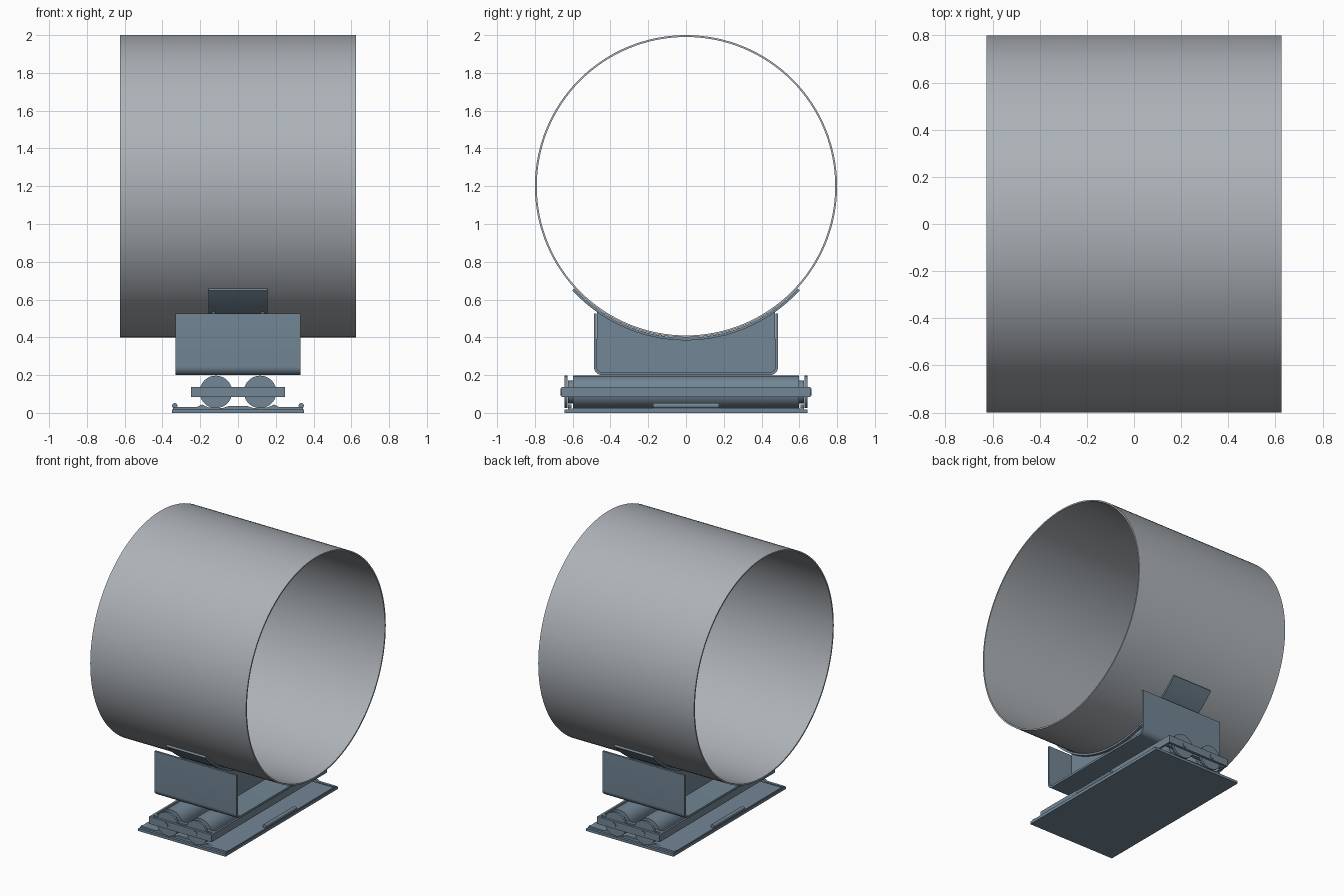
import bpy, bmesh, math

if "Cube" in bpy.data.objects:
    bpy.data.objects.remove(bpy.data.objects["Cube"])


def material(name, color):
    m = bpy.data.materials.new(name)
    m.diffuse_color = color
    m.use_nodes = True
    m.node_tree.nodes["Principled BSDF"].inputs["Base Color"].default_value = m.diffuse_color
    return m


STEEL = material("blue_steel", (0.17, 0.24, 0.30, 1))
PIPE = material("pipe_grey", (0.42, 0.45, 0.48, 1))


def prism(name, pts, a, b, axis="X", mat=STEEL, smooth=False):
    """Extrude a 2D outline from a to b. X axis: pts are (y, z). Y axis: pts are (x, z)."""
    bm = bmesh.new()
    place = (lambda p, t: (t, p[0], p[1])) if axis == "X" else (lambda p, t: (p[0], t, p[1]))
    lo = [bm.verts.new(place(p, a)) for p in pts]
    hi = [bm.verts.new(place(p, b)) for p in pts]
    n = len(pts)
    bm.faces.new(lo)
    bm.faces.new(hi)
    for i in range(n):
        j = (i + 1) % n
        bm.faces.new((lo[i], lo[j], hi[j], hi[i]))
    bmesh.ops.recalc_face_normals(bm, faces=bm.faces)
    me = bpy.data.meshes.new(name)
    bm.to_mesh(me)
    bm.free()
    ob = bpy.data.objects.new(name, me)
    bpy.context.collection.objects.link(ob)
    me.materials.append(mat)
    if smooth:
        bpy.ops.object.select_all(action="DESELECT")
        ob.select_set(True)
        bpy.context.view_layer.objects.active = ob
        bpy.ops.object.shade_smooth_by_angle(angle=math.radians(30))
    return ob


def box(name, x0, x1, y0, y1, z0, z1):
    return prism(name, [(y0, z0), (y1, z0), (y1, z1), (y0, z1)], x0, x1)


def arc(cy, cz, r, a0, a1, n):
    return [(cy + r * math.cos(math.radians(a0 + (a1 - a0) * i / n)),
             cz + r * math.sin(math.radians(a0 + (a1 - a0) * i / n))) for i in range(n + 1)]


def roller(name, x, y0, y1, r):
    return prism(name, arc(x, 0.111, r, 0, 360, 48)[:-1], y0, y1, "Y", smooth=True)


# Pipe: open tube along x
bm = bmesh.new()
N = 128
rings = []
for x, r in ((-0.625, 0.8), (0.625, 0.8), (0.625, 0.79), (-0.625, 0.79)):
    rings.append([bm.verts.new((x, r * math.cos(2 * math.pi * i / N),
                                1.2 + r * math.sin(2 * math.pi * i / N))) for i in range(N)])
for k in range(4):
    p, q = rings[k], rings[(k + 1) % 4]
    for i in range(N):
        j = (i + 1) % N
        bm.faces.new((p[i], p[j], q[j], q[i]))
bmesh.ops.recalc_face_normals(bm, faces=bm.faces)
me = bpy.data.meshes.new("pipe")
bm.to_mesh(me)
bm.free()
pipe = bpy.data.objects.new("pipe", me)
bpy.context.collection.objects.link(pipe)
me.materials.append(PIPE)
bpy.context.view_layer.objects.active = pipe
pipe.select_set(True)
bpy.ops.object.shade_smooth_by_angle(angle=math.radians(30))

# Curved saddle plate under the pipe
prism("saddle_plate", arc(0, 1.2, 0.816, 222.5, 317.5, 40) + arc(0, 1.2, 0.802, 317.5, 222.5, 40),
      -0.157, 0.157, smooth=True)

# U channel with rounded bends
outer = [(-0.488, 0.525)] + arc(-0.443, 0.245, 0.045, 180, 270, 8) \
    + arc(0.443, 0.245, 0.045, 270, 360, 8) + [(0.488, 0.525)]
inner = [(0.473, 0.525)] + arc(0.443, 0.245, 0.030, 360, 270, 8) \
    + arc(-0.443, 0.245, 0.030, 270, 180, 8) + [(-0.473, 0.525)]
prism("channel", outer + inner, -0.33, 0.33, smooth=True)

# Web plates between channel and saddle
edge = math.degrees(math.asin(0.472 / 0.815))
web = arc(-0.443, 0.245, 0.030, 180, 270, 6) + arc(0.443, 0.245, 0.030, 270, 360, 6) \
    + arc(0, 1.2, 0.815, 270 + edge, 270 - edge, 32)
for x in (-0.13, 0.13):
    prism("web_plate", web, x - 0.008, x + 0.008)

# Twin rollers with necks and end flanges
for x in (-0.117, 0.117):
    roller("roller_body", x, -0.597, 0.597, 0.086)
    roller("roller_neck", x, -0.625, 0.625, 0.06)
    for s in (-1, 1):
        roller("roller_flange", x, s * 0.627, s * 0.643, 0.086)
        roller("axle_end", x, s * 0.643, s * 0.664, 0.018)

# Frame holding the rollers
for s in (-1, 1):
    box("frame_end_bar", -0.25, 0.25, s * 0.643, s * 0.660, 0.085, 0.138)
    box("frame_inner_bar", -0.25, 0.25, s * 0.600, s * 0.625, 0.085, 0.138)
    box("frame_side_bar", s * 0.235, s * 0.25, -0.643, 0.643, 0.085, 0.138)

# Base plate, raised track and guide strips
box("base_plate", -0.35, 0.35, -0.643, 0.643, 0.0, 0.018)
box("track_plate", -0.345, 0.345, -0.60, 0.60, 0.018, 0.026)
for s in (-1, 1):
    strip = [(-0.345, 0.018), (0.345, 0.018), (0.345, 0.030), (0.22, 0.030), (0.19, 0.044),
             (0.16, 0.030), (0.08, 0.026), (0.05, 0.036), (-0.05, 0.036), (-0.08, 0.026),
             (-0.16, 0.030), (-0.19, 0.044), (-0.22, 0.030), (-0.345, 0.030)]
    prism("guide_strip", strip, s * 0.605, s * 0.625, "Y")
    # Round stop bar on each long edge
    prism("stop_bar", arc(s * 0.335, 0.038, 0.014, 0, 360, 16)[:-1], -0.175, 0.175, "Y", smooth=True)
